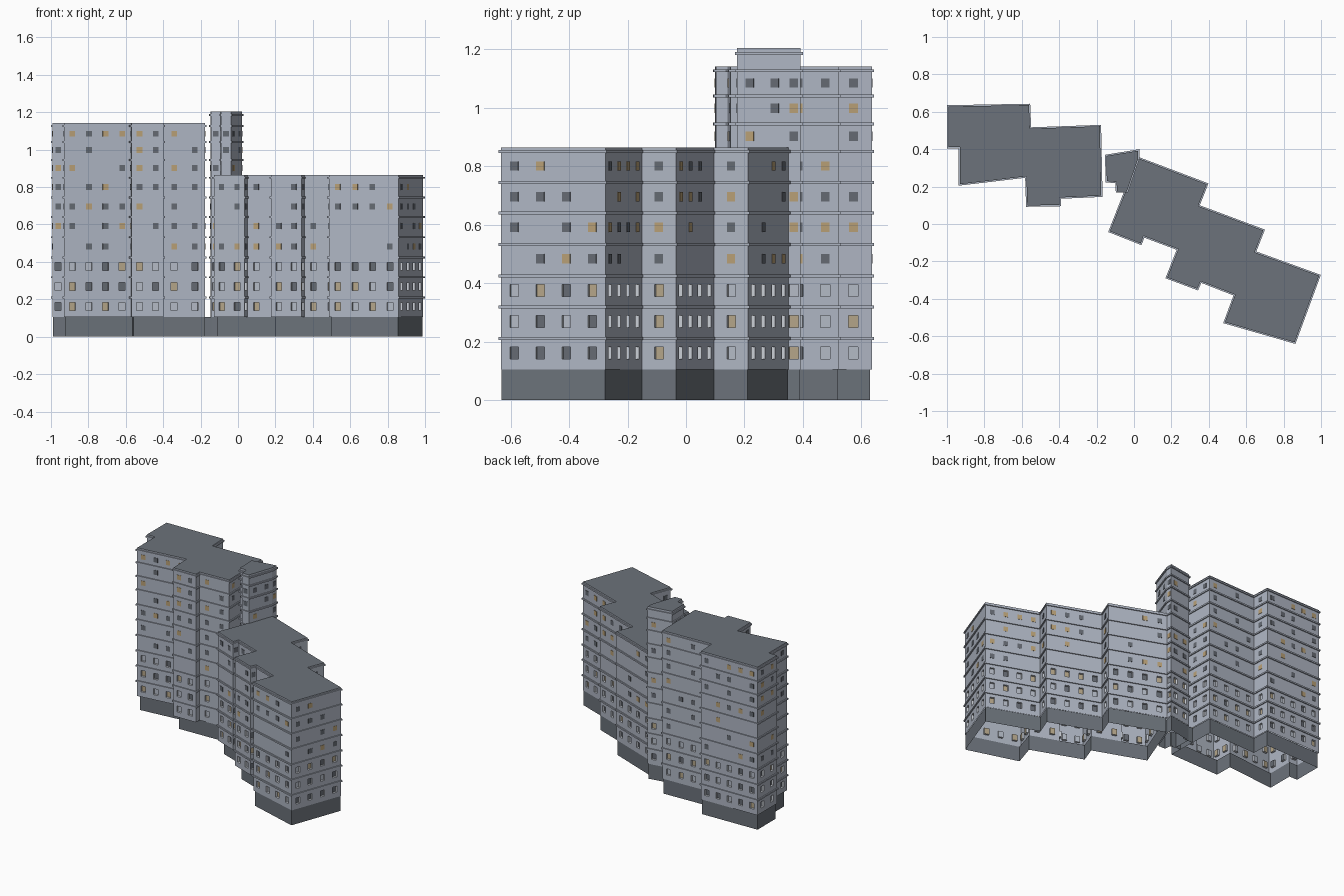
import bpy
import random
from mathutils import Vector

if "Cube" in bpy.data.objects:
    bpy.data.objects.remove(bpy.data.objects["Cube"])

random.seed(4)


def material(name, rgb):
    m = bpy.data.materials.new(name)
    m.diffuse_color = (*rgb, 1)
    m.use_nodes = True
    m.node_tree.nodes["Principled BSDF"].inputs["Base Color"].default_value = m.diffuse_color
    return m


WALL = material("pale grey wall", (0.43, 0.47, 0.55))
BASE = material("dark grey plinth and roof", (0.15, 0.17, 0.197))
DARK = material("dark glass", (0.13, 0.145, 0.17))
PALE = material("pale glass", (0.46, 0.50, 0.57))
TAN = material("beige lit glass", (0.46, 0.38, 0.25))
AMBER = material("amber lit glass", (0.48, 0.35, 0.18))
REVEAL = material("light window reveal", (0.60, 0.63, 0.68))
WALL_MATS = [WALL, BASE, REVEAL, DARK, PALE, TAN, AMBER]


def make(name, verts, faces, mats, indices=None):
    me = bpy.data.meshes.new(name)
    me.from_pydata(verts, [], faces)
    for m in mats:
        me.materials.append(m)
    if indices:
        me.polygons.foreach_set("material_index", indices)
    ob = bpy.data.objects.new(name, me)
    bpy.context.collection.objects.link(ob)
    return ob


def ccw(pts):
    pts = [Vector(p) for p in pts]
    area = sum(a.x * b.y - b.x * a.y for a, b in zip(pts, pts[1:] + pts[:1]))
    return pts if area > 0 else pts[::-1]


def offset(pts, d):
    """Mitred outward offset of a counter-clockwise outline."""
    out = []
    for i, p in enumerate(pts):
        a = (p - pts[i - 1]).normalized()
        b = (pts[(i + 1) % len(pts)] - p).normalized()
        na, nb = Vector((a.y, -a.x)), Vector((b.y, -b.x))
        out.append(p + (na + nb) * d / max(0.3, 1 + na.dot(nb)))
    return out


def tube(loops):
    """Faces skinning a stack of (outline, z) loops."""
    n = len(loops[0][0])
    verts = [(p.x, p.y, z) for pts, z in loops for p in pts]
    faces = []
    for k in range(len(loops) - 1):
        for i in range(n):
            j = (i + 1) % n
            faces.append((k * n + i, k * n + j, (k + 1) * n + j, (k + 1) * n + i))
    return verts, faces


FLOORS = [0.21, 0.318, 0.424, 0.532, 0.64, 0.745, 0.85, 0.945, 1.04, 1.127]


def block(name, outline, top, ledges, plinth):
    outer = ccw(outline)
    wall = offset(outer, -0.007)
    n = len(wall)

    # plinth, open underneath
    make(name + "_plinth", *tube([(ccw(plinth), 0), (ccw(plinth), 0.105)]), [BASE])

    # ledges between floors
    verts, faces = [], []
    for z in ledges:
        v, f = tube([(wall, z - 0.005), (outer, z - 0.005), (outer, z + 0.005), (wall, z + 0.005)])
        s = len(verts)
        verts += v
        faces += [tuple(i + s for i in q) for q in f]
    make(name + "_ledges", verts, faces, [WALL])

    # walls: recessed windows on the lower three floors, flat plates above
    verts, faces, idx = [], [], []

    def quad(pts, mat):
        s = len(verts)
        verts.extend(pts)
        faces.append((s, s + 1, s + 2, s + 3))
        idx.append(mat)

    for i, a in enumerate(wall):
        b = wall[(i + 1) % n]
        length = (b - a).length
        along = ((b - a) / length).to_3d()
        out = Vector((along.y, -along.x, 0))

        def at(u, z, d=0):
            return Vector((a.x, a.y, z)) + along * u + out * d

        def rect(u0, u1, z0, z1, mat, d=0.0):
            quad([at(u0, z0, d), at(u1, z0, d), at(u1, z1, d), at(u0, z1, d)], mat)

        def sides(u0, u1, z0, z1, d0, d1, mat):
            c = [(u0, z0), (u1, z0), (u1, z1), (u0, z1)]
            for p, q in zip(c, c[1:] + c[:1]):
                quad([at(*p, d0), at(*q, d0), at(*q, d1), at(*p, d1)], mat)

        count = max(1, round(length / 0.092)) if length > 0.042 else 0
        centres = [(c + 0.5) * length / count for c in range(count)]
        z_prev = 0.105
        for ledge in ledges[:3]:
            z0, z1 = ledge - 0.07, ledge - 0.028
            rect(0, length, z_prev, z0, 0)
            u_prev = 0
            for c in centres:
                u0, u1 = c - 0.016, c + 0.016
                rect(u_prev, u0, z0, z1, 0)
                sides(u0, u1, z0, z1, 0, -0.014, 2)
                rect(u0, u1, z0, z1, random.choice((3, 4, 5)), -0.014)
                u_prev = u1
            rect(u_prev, length, z0, z1, 0)
            z_prev = z1
        rect(0, length, z_prev, top, 0)
        for k, ledge in enumerate(ledges):
            if k < 3 or ledge > 1.15:
                continue
            z = ledge - (0.049 if k < 7 else 0.042)
            for c in centres:
                r = random.random()
                if r < 0.62:
                    box = (c - 0.015, c + 0.015, z - 0.016, z + 0.016)
                    mat = 3 if r < 0.4 else 6
                    rect(*box, mat, 0.002)
                    sides(*box, -0.001, 0.002, mat)
    # flat roof
    s = len(verts)
    verts += [(p.x, p.y, top) for p in wall]
    faces.append(tuple(range(s, s + n)))
    idx.append(1)
    make(name + "_walls", verts, faces, WALL_MATS, idx)


# tall left block, its plinth set back under the front bays
block("left_block", [
    (-1.0, 0.635), (-0.555, 0.643), (-0.55, 0.517), (-0.176, 0.53), (-0.168, 0.145),
    (-0.39, 0.135), (-0.39, 0.095), (-0.577, 0.092), (-0.582, 0.247), (-0.937, 0.205),
    (-0.937, 0.405), (-1.0, 0.405)], 1.142, FLOORS,
    [(-0.988, 0.62), (-0.566, 0.63), (-0.562, 0.505), (-0.188, 0.518), (-0.178, 0.156),
     (-0.56, 0.145), (-0.563, 0.27), (-0.925, 0.235), (-0.925, 0.42), (-0.988, 0.42)])

# slim stair tower
block("stair_tower", [
    (-0.155, 0.37), (0.03, 0.4), (0.028, 0.345), (-0.033, 0.168), (-0.097, 0.168),
    (-0.1, 0.218), (-0.152, 0.223)], 1.205, FLOORS + [1.186],
    [(-0.145, 0.36), (0.018, 0.39), (0.016, 0.345), (-0.045, 0.185), (-0.1, 0.185),
     (-0.105, 0.23), (-0.142, 0.235)])

# lower stepped right block, plinth set back under the front bays
block("right_block", [
    (0.999, -0.272), (0.863, -0.641), (0.477, -0.53), (0.532, -0.382), (0.36, -0.315),
    (0.342, -0.355), (0.168, -0.29), (0.228, -0.138), (0.055, -0.073), (0.04, -0.113),
    (-0.138, -0.043), (0.02, 0.36), (0.398, 0.217), (0.352, 0.10), (0.7, -0.03),
    (0.654, -0.147)], 0.865, FLOORS[:7],
    [(0.986, -0.277), (0.856, -0.632), (0.5, -0.525), (0.548, -0.375), (0.2, -0.245),
     (0.243, -0.13), (-0.11, 0.0), (0.027, 0.348), (0.385, 0.21), (0.34, 0.095),
     (0.687, -0.035), (0.641, -0.151)])

# plinth walls bridging the gap between left block and tower
for label, y, flip in (("front", 0.24, 1), ("back", 0.355, -1)):
    x0, x1 = (-0.185, -0.105)[::flip]
    make("plinth_link_" + label,
         [(x0, y, 0), (x1, y, 0), (x1, y, 0.105), (x0, y, 0.105)], [(0, 1, 2, 3)], [BASE])
